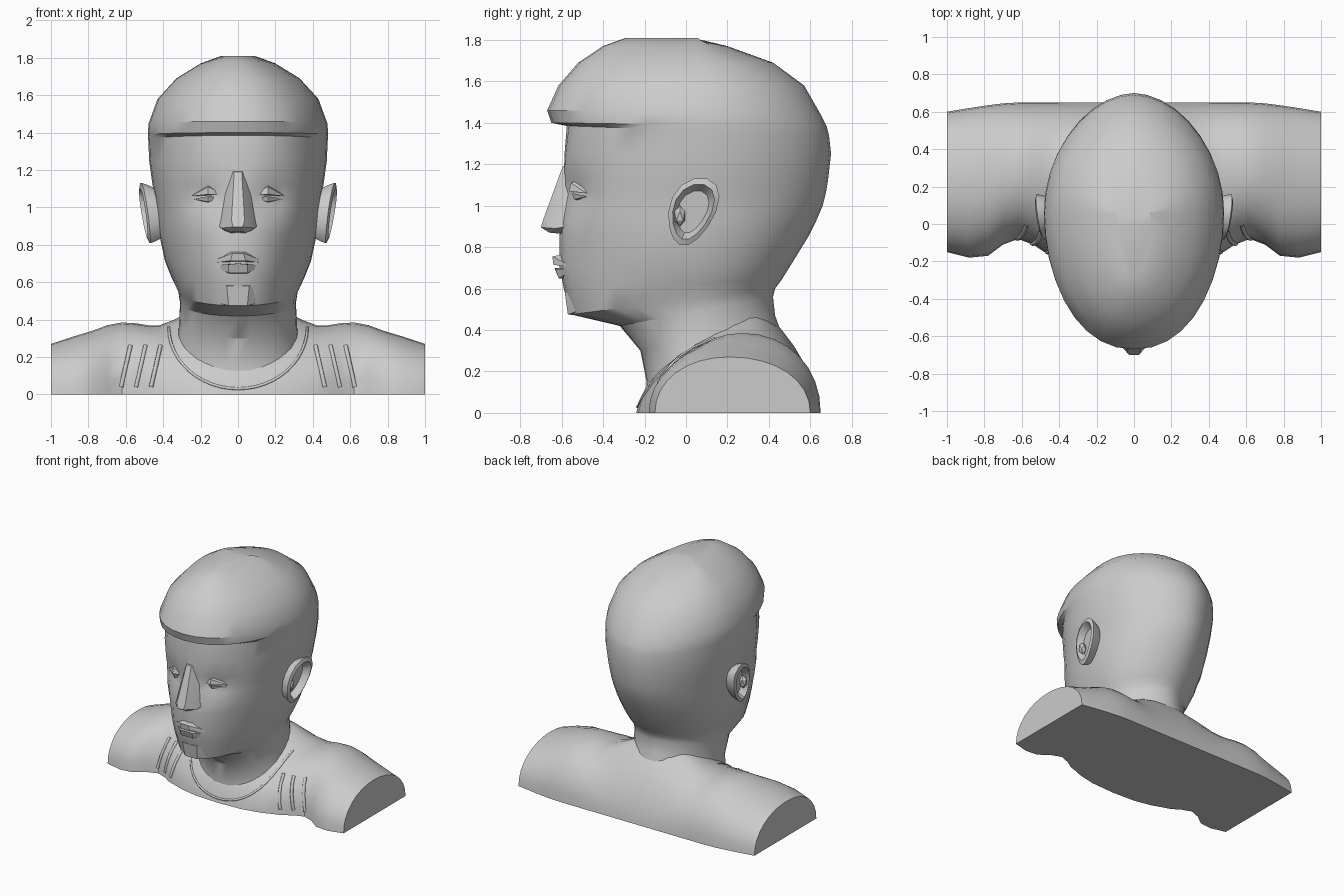
import bpy, bmesh, math
from math import sin, cos, pi, exp
from mathutils import Vector
from mathutils.bvhtree import BVHTree

cube = bpy.data.objects.get("Cube")
if cube:
    bpy.data.objects.remove(cube, do_unlink=True)

clay = bpy.data.materials.new("grey clay")
clay.use_nodes = True
grey = (0.6, 0.6, 0.6, 1)
clay.diffuse_color = grey
clay.node_tree.nodes["Principled BSDF"].inputs["Base Color"].default_value = grey


def finish(bm, name, angle=30):
    bmesh.ops.recalc_face_normals(bm, faces=bm.faces)
    mesh = bpy.data.meshes.new(name)
    bm.to_mesh(mesh)
    bm.free()
    obj = bpy.data.objects.new(name, mesh)
    bpy.context.collection.objects.link(obj)
    mesh.materials.append(clay)
    bpy.ops.object.select_all(action='DESELECT')
    obj.select_set(True)
    bpy.context.view_layer.objects.active = obj
    bpy.ops.object.shade_smooth_by_angle(angle=math.radians(angle))
    return obj


def loft(rings):
    """Skin closed rings of points and cap both ends."""
    bm = bmesh.new()
    rows = [[bm.verts.new(p) for p in ring] for ring in rings]
    n = len(rows[0])
    for a, b in zip(rows, rows[1:]):
        for i in range(n):
            j = (i + 1) % n
            bm.faces.new((a[i], a[j], b[j], b[i]))
    bm.faces.new(rows[0])
    bm.faces.new(rows[-1])
    return bm


def hull(name, half, angle=20):
    """Convex solid, symmetric about the middle plane."""
    bm = bmesh.new()
    for x, y, z in half:
        for s in ((1, -1) if x else (1,)):
            bm.verts.new((s * x, y, z))
    bmesh.ops.convex_hull(bm, input=bm.verts)
    return finish(bm, name, angle)


def power(v, e):
    return math.copysign(abs(v) ** e, v)


# Head and neck: front height, back height, front y, back y, half width
head_rings = [
    (.02, .25, -.20, .50, .36), (.15, .36, -.19, .47, .33),
    (.30, .47, -.22, .43, .315), (.42, .56, -.32, .42, .31),
    (.475, .60, -.555, .43, .32), (.60, .64, -.59, .46, .355),
    (.70, .72, -.61, .51, .39), (.85, .85, -.61, .59, .42),
    (.93, .93, -.605, .63, .43), (1.0, 1.0, -.60, .66, .437),
    (1.06, 1.06, -.595, .675, .445), (1.12, 1.12, -.59, .685, .457),
    (1.25, 1.25, -.585, .70, .475), (1.385, 1.34, -.575, .69, .48),
    (1.40, 1.38, -.65, .68, .482), (1.46, 1.44, -.67, .65, .478),
    (1.58, 1.58, -.615, .57, .43), (1.69, 1.69, -.52, .42, .33),
    (1.77, 1.77, -.40, .20, .20), (1.81, 1.81, -.29, .03, .09),
]


def bump(x, z, cx, cz, rx, rz):
    return exp(-((abs(x) - cx) / rx) ** 2 - ((z - cz) / rz) ** 2)


def head_ring(zf, zb, yf, yb, w, n=36):
    pts = []
    for i in range(n):
        t = 2 * pi * i / n
        s = sin(t)
        x = w * power(cos(t), .92 if s < 0 else 1.1)
        y = .06 + ((yb - .06) * s if s > 0 else (.06 - yf) * s)
        f = (y - yf) / (yb - yf)
        z = zf + (zb - zf) * f
        if y < -.2:
            y += .05 * bump(x, z, .17, 1.05, .09, .07)    # eye sockets
            y -= .015 * bump(x, z, .16, 1.2, .12, .06)    # brow
            y += .03 * bump(x, z, .28, .75, .10, .12)     # cheek hollows
        pts.append((x, y, z))
    return pts


head = finish(loft([head_ring(*r) for r in head_rings]), "head_and_neck", 28)

# Torso: x, front y, back y, peak y, peak height, arch exponent
stations = [
    (0, -.24, .65, .30, .52, 1.35), (.2, -.23, .65, .30, .47, 1.3),
    (.34, -.20, .65, .30, .40, 1.15), (.42, -.17, .65, .29, .37, 1.0),
    (.48, -.15, .65, .28, .37, .95), (.54, -.11, .65, .28, .38, .95),
    (.62, -.08, .65, .27, .385, .95), (.70, -.11, .645, .26, .37, .95),
    (.78, -.17, .635, .24, .34, .95), (.88, -.18, .62, .22, .31, .95),
    (1.0, -.15, .60, .21, .27, .95),
]


def torso_ring(x, yf, yb, yp, top, e, n=16):
    pts = []
    for i in range(n + 1):
        t = pi * i / n
        c = cos(t)
        reach = (yp - yf) if c > 0 else (yb - yp)
        pts.append((x, yp - reach * power(c, e), top * max(sin(t), 0) ** e))
    return pts


mirrored = [(-s[0],) + s[1:] for s in reversed(stations[1:])]
torso = finish(loft([torso_ring(*s) for s in mirrored + stations]), "torso", 35)

# Shirt neckline: a thin cord laid over neck and chest
trees = [BVHTree.FromPolygons([v.co for v in o.data.vertices],
                              [p.vertices for p in o.data.polygons])
         for o in (head, torso)]


def on_front(x, z):
    hits = [t.ray_cast(Vector((x, -1, z)), Vector((0, 1, 0)))[0] for t in trees]
    hits = [h for h in hits if h]
    return min(hits, key=lambda h: h.y) if hits else None


def cord(name, path, radius):
    path = [p for p in path if p]
    curve = bpy.data.curves.new(name, 'CURVE')
    curve.dimensions = '3D'
    curve.bevel_depth = radius
    curve.bevel_resolution = 1
    line = curve.splines.new('POLY')
    line.points.add(len(path) - 1)
    for point, co in zip(line.points, path):
        point.co = (*co, 1)
    obj = bpy.data.objects.new(name, curve)
    bpy.context.collection.objects.link(obj)
    curve.materials.append(clay)


cord("shirt_neckline", [on_front(.37 * cos(pi * i / 24), .36 - .33 * sin(pi * i / 24))
                        for i in range(25)], .008)

# Shirt folds near the armpits
for side, label in ((1, "left"), (-1, "right")):
    for k, x in enumerate((.44, .52, .60)):
        fold = [on_front(side * (x + .05 * (.5 - u / 6)), .04 + .22 * u / 6)
                for u in range(7)]
        cord(f"{label}_shirt_fold_{k + 1}", fold, .012)

# Ears: tilted oval shell with a raised rim and a hollow
for side, label in ((1, "left"), (-1, "right")):
    rings = []
    for scale, out in ((.75, .40), (.95, .47), (1, .495), (.82, .505), (.62, .455)):
        ring = []
        for i in range(14):
            t = 2 * pi * i / 14
            a = .115 * scale * cos(t) * (1 + .22 * sin(t))
            b = .165 * scale * sin(t)
            y, z = .03 + a + .25 * b, .97 + b
            ring.append((side * (out + .15 * (z - .97) + .12 * a), y, z))
        rings.append(ring)
    finish(loft(rings), label + "_ear", 35)
    bm = bmesh.new()
    bmesh.ops.create_icosphere(bm, subdivisions=1, radius=1)
    for v in bm.verts:
        v.co = (side * (.465 + .03 * v.co.x), -.03 + .03 * v.co.y, .95 + .05 * v.co.z)
    finish(bm, label + "_ear_tragus")

# Nose
hull("nose", [(.045, -.55, 1.2), (.02, -.595, 1.19), (.035, -.69, .93),
              (.025, -.70, .895), (.105, -.57, .90), (.09, -.63, .89),
              (.03, -.66, .87), (.05, -.56, .86)])

# Lips
hull("upper_lip", [(.17, -.54, .70), (.03, -.645, .755), (0, -.64, .745),
                   (.04, -.64, .715), (.05, -.56, .77), (.05, -.56, .71)])
hull("lower_lip", [(.15, -.54, .69), (.05, -.63, .695), (0, -.635, .70),
                   (.05, -.615, .65), (.04, -.55, .64)])

# Chin
hull("chin", [(.06, -.585, .58), (.05, -.57, .475), (.14, -.5, .5),
              (.11, -.53, .60), (.05, -.40, .455)])

# Eyes: brow lid over a narrow almond
for side, label in ((1, "left"), (-1, "right")):
    lid = [(.08, -.53, 1.07), (.16, -.555, 1.11), (.25, -.48, 1.06),
           (.16, -.565, 1.07), (.16, -.50, 1.13), (.10, -.50, 1.10)]
    ball = [(.09, -.52, 1.05), (.16, -.55, 1.06), (.24, -.48, 1.045),
            (.16, -.54, 1.03), (.16, -.48, 1.02)]
    for part, pts in (("eyelid", lid), ("eye", ball)):
        bm = bmesh.new()
        for x, y, z in pts:
            bm.verts.new((side * x, y, z))
        bmesh.ops.convex_hull(bm, input=bm.verts)
        finish(bm, f"{label}_{part}", 20)
